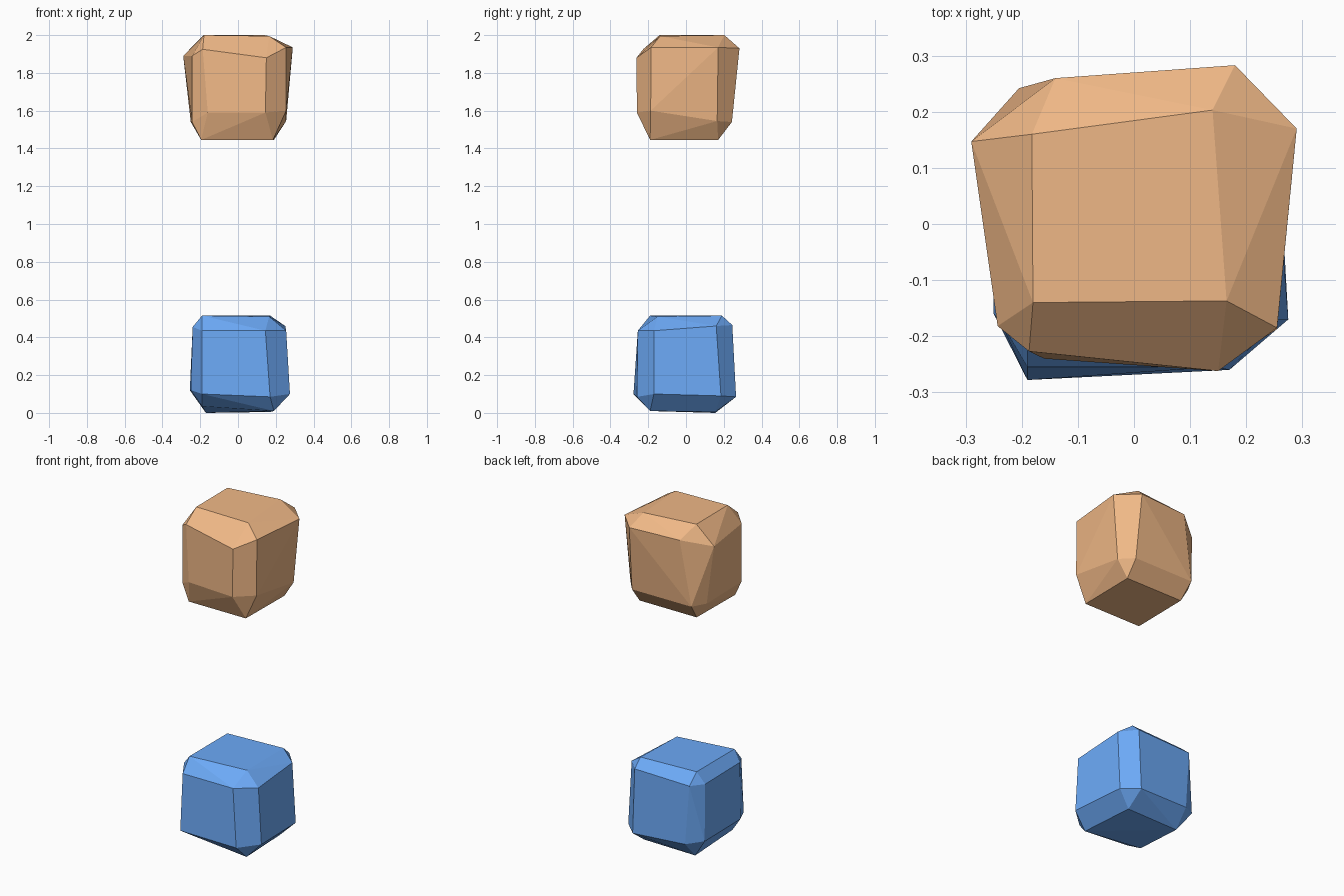
import bpy, bmesh, math

if "Cube" in bpy.data.objects:
    bpy.data.objects.remove(bpy.data.objects["Cube"])


def chamfered_stone(name, sides, color):
    """Hull over six slightly skewed side panels; the gaps become chamfers."""
    bm = bmesh.new()
    for panel in sides.values():
        for co in panel:
            bm.verts.new(co)
    hull = bmesh.ops.convex_hull(bm, input=bm.verts[:])
    loose = {g for g in hull["geom_interior"] + hull["geom_unused"]
             if isinstance(g, bmesh.types.BMVert)}
    bmesh.ops.delete(bm, geom=list(loose), context='VERTS')
    # merge nearly flat triangles back into panels
    bmesh.ops.dissolve_limit(bm, angle_limit=math.radians(5),
                             verts=bm.verts[:], edges=bm.edges[:])
    bmesh.ops.recalc_face_normals(bm, faces=bm.faces[:])
    mesh = bpy.data.meshes.new(name)
    bm.to_mesh(mesh)
    bm.free()
    mat = bpy.data.materials.new(name + "_color")
    mat.diffuse_color = (*color, 1)
    mat.use_nodes = True
    mat.node_tree.nodes["Principled BSDF"].inputs["Base Color"].default_value = mat.diffuse_color
    mesh.materials.append(mat)
    obj = bpy.data.objects.new(name, mesh)
    bpy.context.collection.objects.link(obj)
    return obj


# floating tan block
chamfered_stone("upper_block", {
    "top": [(-.182, .16, 2), (.14, .203, 2), (.165, -.137, 1.995), (-.18, -.14, 2)],
    "bottom": [(-.195, -.19, 1.445), (.185, -.19, 1.445), (.19, .17, 1.445), (-.19, .17, 1.445)],
    "front": [(-.187, -.227, 1.925), (.15, -.262, 1.88), (.145, -.26, 1.59), (-.16, -.24, 1.59)],
    "back": [(-.14, .26, 1.93), (.18, .283, 1.93), (.19, .243, 1.54), (-.205, .242, 1.54)],
    "left": [(-.243, -.182, 1.89), (-.29, .147, 1.89), (-.25, .16, 1.54), (-.243, -.18, 1.54)],
    "right": [(.255, -.185, 1.935), (.29, .17, 1.935), (.255, .165, 1.545), (.255, -.187, 1.6)],
}, (.87, .48, .24))

# blue block on the ground
chamfered_stone("lower_block", {
    "top": [(-.19, -.19, .515), (.165, -.15, .51), (.17, .19, .515), (-.19, .17, .515)],
    "bottom": [(-.19, -.17, .035), (.19, -.19, .01), (.17, .155, .005), (-.17, .155, 0)],
    "front": [(-.19, -.255, .435), (.145, -.255, .435), (.17, -.26, .085), (-.19, -.278, .1)],
    "back": [(-.19, .24, .455), (.17, .245, .465), (.17, .265, .085), (-.165, .245, .1)],
    "left": [(-.24, -.17, .455), (-.24, .16, .45), (-.255, .187, .12), (-.25, -.16, .12)],
    "right": [(.255, -.17, .435), (.25, .16, .46), (.255, .185, .09), (.275, -.17, .1)],
}, (.15, .4, .93))
